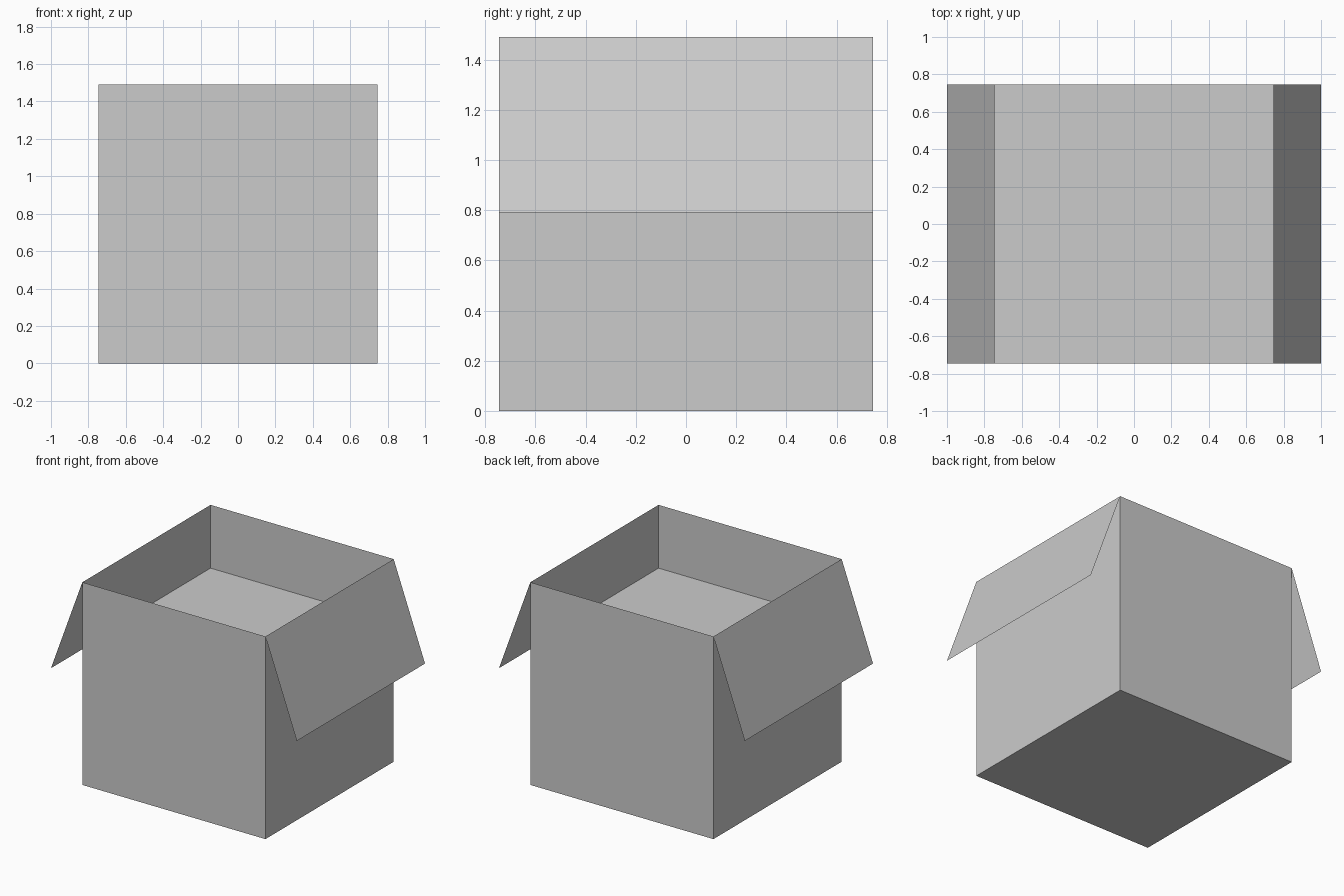
import bpy
import bmesh

HALF = 0.745      # half width of the box
TOP = 1.49        # rim height
FILL = 1.025      # height of the inner floor
FLAP_X, FLAP_Z = 1.0, 0.79   # free edge of a flap

cube = bpy.data.objects.get("Cube")
if cube:
    bpy.data.objects.remove(cube, do_unlink=True)

grey = bpy.data.materials.new("plain grey")
grey.use_nodes = True
colour = (0.6, 0.6, 0.6, 1)
grey.diffuse_color = colour
grey.node_tree.nodes["Principled BSDF"].inputs["Base Color"].default_value = colour


def add_object(name, bm):
    mesh = bpy.data.meshes.new(name)
    bm.to_mesh(mesh)
    bm.free()
    mesh.materials.append(grey)
    obj = bpy.data.objects.new(name, mesh)
    bpy.context.collection.objects.link(obj)
    return obj


def sheet(name, corners):
    bm = bmesh.new()
    bm.faces.new([bm.verts.new(c) for c in corners])
    return add_object(name, bm)


# Open box: a cube without its lid
bm = bmesh.new()
bmesh.ops.create_cube(bm, size=2 * HALF)
bmesh.ops.translate(bm, verts=bm.verts, vec=(0, 0, HALF))
lid = [f for f in bm.faces if f.normal.z > 0.9]
bmesh.ops.delete(bm, geom=lid, context='FACES_ONLY')
add_object("box_body", bm)

# Raised floor inside the box
sheet("inner_floor", [(-HALF, -HALF, FILL), (HALF, -HALF, FILL),
                      (HALF, HALF, FILL), (-HALF, HALF, FILL)])

# Folded-out flaps on both sides, with outward normals
for side, name in ((1, "left_flap"), (-1, "right_flap")):
    sheet(name, [(side * HALF, side * HALF, TOP), (side * HALF, -side * HALF, TOP),
                 (side * FLAP_X, -side * HALF, FLAP_Z), (side * FLAP_X, side * HALF, FLAP_Z)])
